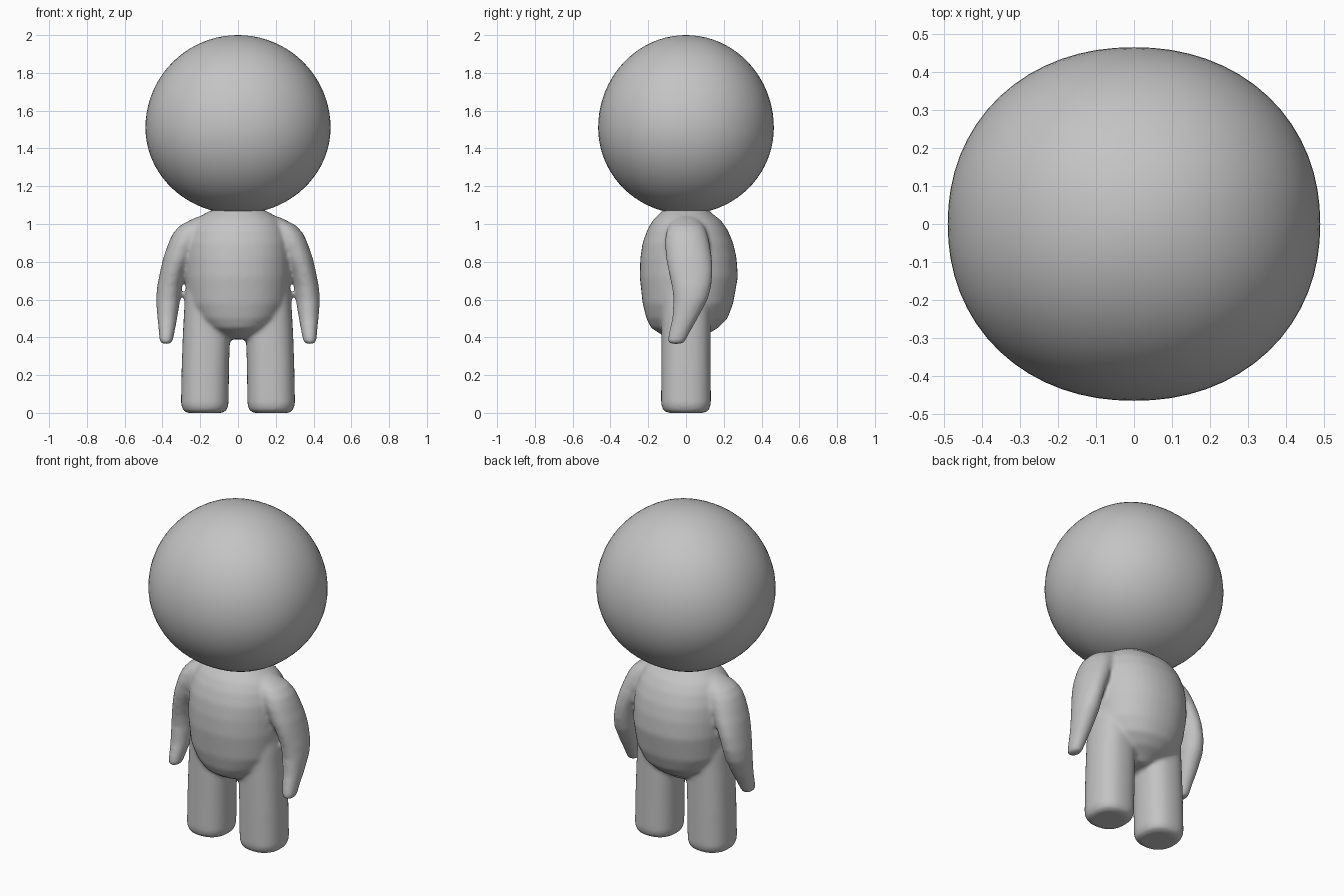
import bpy, bmesh, math

grey = bpy.data.materials.new("plain grey")
grey.diffuse_color = (0.55, 0.55, 0.55, 1)


def spow(v, e):
    return math.copysign(abs(v) ** e, v)


def loft(bm, rings, power=2.0, n=40):
    """Rings are (z, x0, x1, y0, y1) extents, joined into a capped tube."""
    loops = []
    for z, x0, x1, y0, y1 in rings:
        loop = []
        for i in range(n):
            a = 2 * math.pi * i / n
            loop.append(bm.verts.new((
                (x0 + x1) / 2 + (x1 - x0) / 2 * spow(math.cos(a), 2 / power),
                (y0 + y1) / 2 + (y1 - y0) / 2 * spow(math.sin(a), 2 / power), z)))
        loops.append(loop)
    for a, b in zip(loops, loops[1:]):
        for i in range(n):
            j = (i + 1) % n
            bm.faces.new((a[i], a[j], b[j], b[i]))
    bm.faces.new(list(reversed(loops[0])))
    bm.faces.new(loops[-1])


def mirrored(rings, side):
    return [(z, *sorted((side * a, side * b)), c, d) for z, a, b, c, d in rings]


def make_object(name, bm):
    bmesh.ops.recalc_face_normals(bm, faces=bm.faces)
    mesh = bpy.data.meshes.new(name)
    bm.to_mesh(mesh)
    bm.free()
    mesh.materials.append(grey)
    mesh.polygons.foreach_set("use_smooth", [True] * len(mesh.polygons))
    ob = bpy.data.objects.new(name, mesh)
    bpy.context.collection.objects.link(ob)
    return ob


# Head: slightly squared ellipsoid
bm = bmesh.new()
bmesh.ops.create_uvsphere(bm, u_segments=64, v_segments=40, radius=1)
for v in bm.verts:
    x, y, z = v.co
    r = math.hypot(x, y)
    if r > 1e-5:
        k = r / (abs(x) ** 2.12 + abs(y) ** 2.12) ** (1 / 2.12)
        x, y = x * k, y * k
    v.co = (x * 0.49, y * 0.465, 1.51 + z * (0.49 if z > 0 else 0.457))
make_object("head", bm)

# Body: torso, legs and arms fused into one smooth skin
torso = [(z, -w, w, y0, y1) for z, w, y0, y1 in (
    (0.39, 0.07, -0.08, 0.08), (0.42, 0.12, -0.14, 0.12),
    (0.45, 0.17, -0.185, 0.17), (0.50, 0.225, -0.21, 0.22),
    (0.58, 0.265, -0.23, 0.25), (0.72, 0.28, -0.245, 0.275),
    (0.82, 0.28, -0.242, 0.268), (0.90, 0.275, -0.23, 0.25),
    (0.97, 0.255, -0.205, 0.22), (1.02, 0.225, -0.175, 0.185),
    (1.05, 0.185, -0.145, 0.145), (1.075, 0.14, -0.12, 0.12))]
leg = [(0.0, 0.085, 0.27, -0.095, 0.095), (0.012, 0.06, 0.29, -0.12, 0.12),
       (0.045, 0.05, 0.302, -0.132, 0.132), (0.25, 0.047, 0.298, -0.131, 0.131),
       (0.42, 0.042, 0.292, -0.13, 0.13), (0.60, 0.04, 0.282, -0.13, 0.13),
       (0.72, 0.05, 0.27, -0.12, 0.12)]
arm = [(0.365, 0.357, 0.404, -0.088, -0.018), (0.38, 0.345, 0.416, -0.099, -0.004),
       (0.44, 0.333, 0.42, -0.087, 0.028), (0.50, 0.322, 0.427, -0.073, 0.062),
       (0.60, 0.306, 0.434, -0.066, 0.115), (0.67, 0.296, 0.428, -0.075, 0.134),
       (0.75, 0.275, 0.412, -0.093, 0.142), (0.82, 0.24, 0.396, -0.106, 0.138),
       (0.90, 0.20, 0.368, -0.112, 0.125), (0.95, 0.18, 0.345, -0.107, 0.112),
       (0.99, 0.15, 0.31, -0.092, 0.095), (1.02, 0.13, 0.255, -0.07, 0.07),
       (1.04, 0.10, 0.21, -0.05, 0.05)]
bm = bmesh.new()
loft(bm, torso, 2.15)
for side in (1, -1):
    loft(bm, mirrored(leg, side), 2.4)
    loft(bm, mirrored(arm, side), 2.1)
body = make_object("body", bm)

remesh = body.modifiers.new("fuse", 'REMESH')
remesh.mode = 'VOXEL'
remesh.voxel_size = 0.011
remesh.use_smooth_shade = True
smooth = body.modifiers.new("soften", 'SMOOTH')
smooth.factor = 0.5
smooth.iterations = 10
